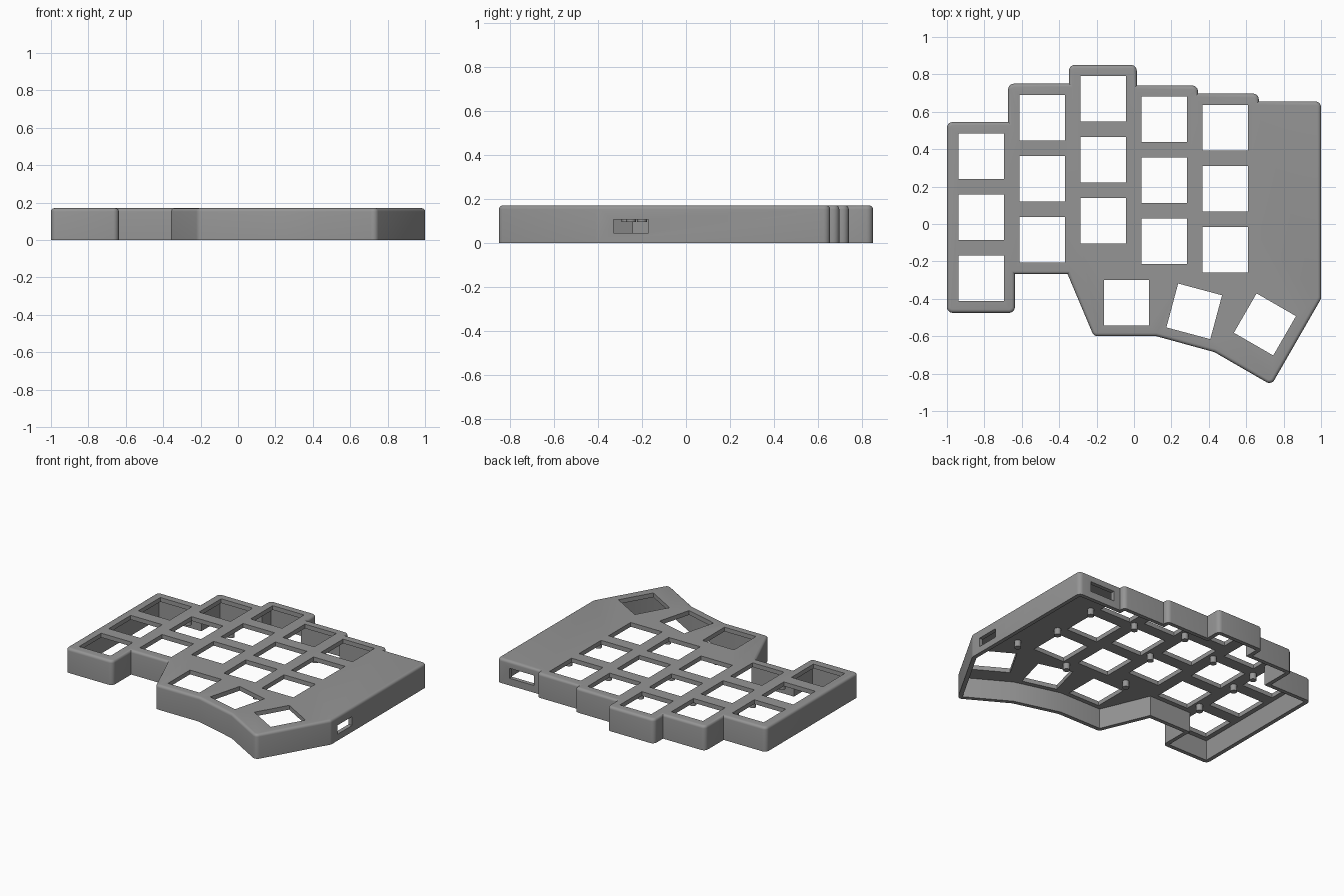
import bpy, bmesh, math
from mathutils import Vector, Matrix

if "Cube" in bpy.data.objects:
    bpy.data.objects.remove(bpy.data.objects["Cube"])

HEIGHT, WALL, PLATE, ROUND = 0.17, 0.028, 0.03, 0.03

grey = bpy.data.materials.new("mid grey")
grey.diffuse_color = (0.3, 0.3, 0.3, 1)
grey.use_nodes = True
grey.node_tree.nodes["Principled BSDF"].inputs["Base Color"].default_value = grey.diffuse_color

# Case outline, counter-clockwise seen from above
outline = [Vector(p) for p in [
    (-1, -0.475), (-0.637, -0.475), (-0.637, -0.268), (-0.355, -0.268),
    (-0.215, -0.6), (0.12, -0.6), (0.43, -0.685), (0.735, -0.861),
    (1, -0.4), (1, 0.655), (0.667, 0.655), (0.667, 0.697), (0.342, 0.697),
    (0.342, 0.74), (0.015, 0.74), (0.015, 0.85), (-0.348, 0.85),
    (-0.348, 0.75), (-0.673, 0.75), (-0.673, 0.545), (-1, 0.545)]]


def corners(pts):
    """Yield each point with its incoming and outgoing directions."""
    for i, p in enumerate(pts):
        yield p, (p - pts[i - 1]).normalized(), (pts[(i + 1) % len(pts)] - p).normalized()


def inset(pts, d):
    out = []
    for p, a, b in corners(pts):
        na, nb = Vector((-a.y, a.x)), Vector((-b.y, b.x))
        out.append(p + (na + nb) * d / (1 + na.dot(nb)))
    return out


def rounded(pts, r):
    """Round the convex corners with short arcs."""
    out = []
    for p, a, b in corners(pts):
        turn = math.atan2(a.x * b.y - a.y * b.x, a.dot(b))
        if turn <= 0.2:
            out.append(p)
            continue
        start = p - a * r * math.tan(turn / 2)
        centre = start + Vector((-a.y, a.x)) * r
        n = max(2, round(turn / math.radians(18)))
        for k in range(n + 1):
            out.append(centre + Matrix.Rotation(turn * k / n, 2) @ (start - centre))
    return out


def make(name, bm):
    bmesh.ops.recalc_face_normals(bm, faces=bm.faces)
    me = bpy.data.meshes.new(name)
    bm.to_mesh(me)
    bm.free()
    ob = bpy.data.objects.new(name, me)
    me.materials.append(grey)
    bpy.context.collection.objects.link(ob)
    return ob


def loft(name, layers):
    """Closed solid through (points, z) layers of equal count."""
    bm = bmesh.new()
    rings = [[bm.verts.new((p.x, p.y, z)) for p in pts] for pts, z in layers]
    bm.faces.new(rings[0][::-1])
    bm.faces.new(rings[-1])
    for lo, hi in zip(rings, rings[1:]):
        for i in range(len(lo)):
            bm.faces.new((lo[i - 1], lo[i], hi[i], hi[i - 1]))
    return make(name, bm)


def boxes(name, items):
    """Boxes given as (centre, size, turn about z in degrees)."""
    bm = bmesh.new()
    for c, s, turn in items:
        m = (Matrix.Translation(c) @ Matrix.Rotation(math.radians(turn), 4, 'Z')
             @ Matrix.Diagonal((*s, 1)))
        bmesh.ops.create_cube(bm, size=1, matrix=m)
    return make(name, bm)


def cut(target, cutter):
    mod = target.modifiers.new("cut", 'BOOLEAN')
    mod.operation, mod.solver, mod.object = 'DIFFERENCE', 'EXACT', cutter
    dg = bpy.context.evaluated_depsgraph_get()
    me = bpy.data.meshes.new_from_object(target.evaluated_get(dg))
    target.modifiers.clear()
    target.data = me
    bpy.data.objects.remove(cutter)


# Case: solid with a softly rounded top edge
base = rounded(outline, ROUND)
E = 0.018
layers = [(base, 0)]
for k in range(5):
    t = math.radians(22.5 * k)
    layers.append((inset(base, E * (1 - math.cos(t))), HEIGHT - E + E * math.sin(t)))
case = loft("keyboard_case", layers)

# Hollow underside
inner = inset(outline, WALL)
cut(case, loft("cavity_cutter", [(inner, -0.1), (inner, HEIGHT - PLATE)]))

# Key openings: staggered columns of three, then the thumb fan
KEY, PITCH = 0.243, 0.326
keys = []
for col, top in enumerate((0.362, 0.567, 0.67, 0.56, 0.515)):
    for row in range(3):
        keys.append((-0.817 + PITCH * col, top - PITCH * row, 0))
keys += [(-0.04, -0.42, 0), (0.322, -0.467, -15), (0.70, -0.537, -30)]
cut(case, boxes("key_cutter", [((x, y, HEIGHT), (KEY, KEY, 0.12), a) for x, y, a in keys]))

# Cable ports in the right and back walls
cut(case, boxes("port_cutter", [((1, -0.25, 0.076), (0.12, 0.16, 0.062), 0),
                                ((0.81, 0.655, 0.085), (0.19, 0.12, 0.07), 0)]))

# Mounting posts under the plate
posts = [(0.655, 0.355), (0.655, 0.03), (0.75, -0.25), (0.325, 0.39), (0.0, 0.5),
         (0.33, -0.27), (0.0, 0.16), (-0.1, -0.2), (-0.327, 0.39), (-0.655, 0.2),
         (-0.655, 0.39), (-0.65, -0.13)]
bm = bmesh.new()
for x, y in posts:
    bmesh.ops.create_cone(bm, cap_ends=True, segments=20, radius1=0.022, radius2=0.022,
                          depth=0.05, matrix=Matrix.Translation((x, y, 0.12)))
post_ob = make("mounting_posts", bm)

# Smooth the rounded parts, keep the edges sharp
for ob in (case, post_ob):
    ob.select_set(True)
bpy.context.view_layer.objects.active = case
bpy.ops.object.shade_smooth_by_angle(angle=math.radians(30))
